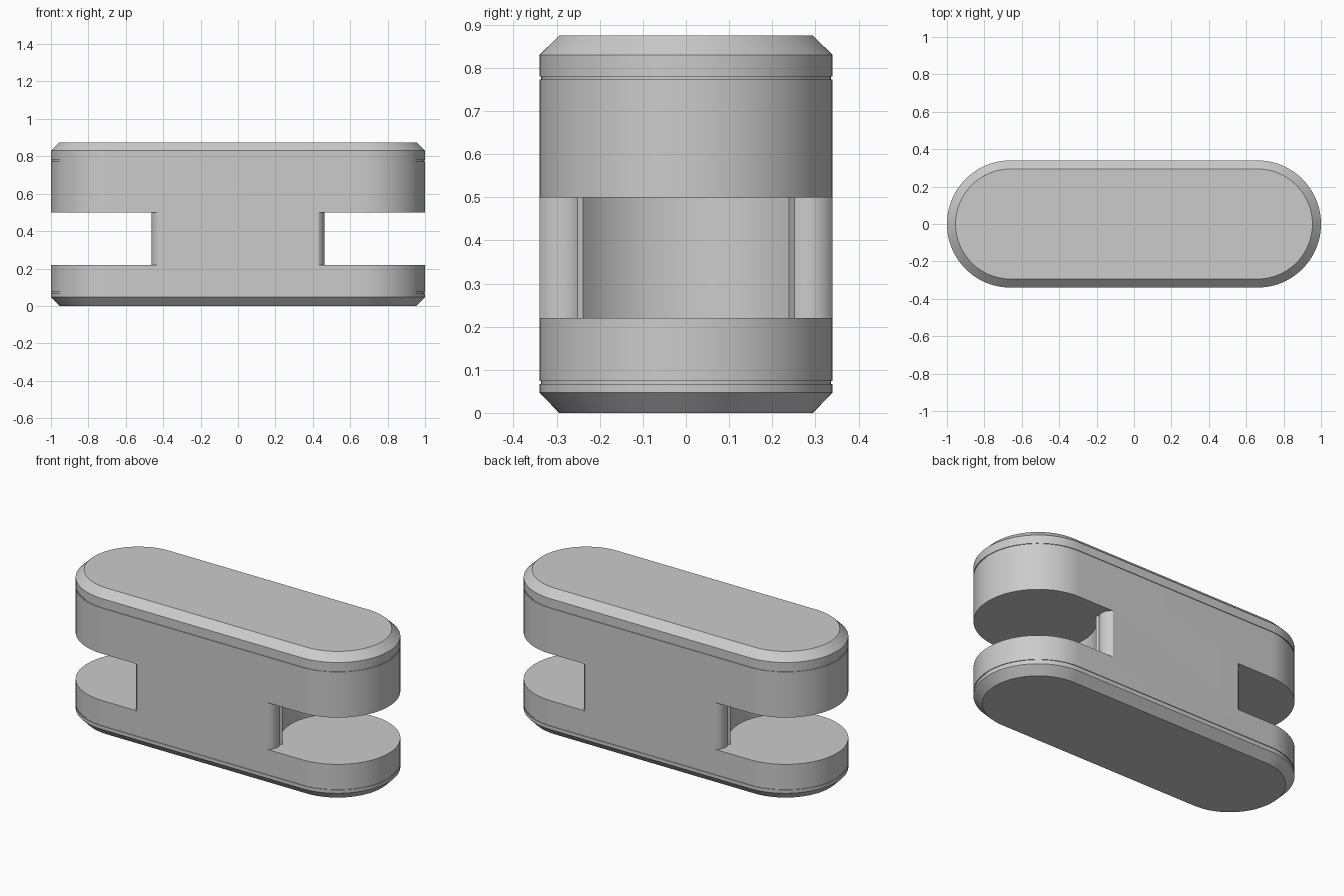
import bpy, bmesh, math

cube = bpy.data.objects.get("Cube")
if cube:
    bpy.data.objects.remove(cube, do_unlink=True)

HALF, R = 0.66, 0.34          # straight half length and end radius
NOTCH_LOW, NOTCH_HIGH = 0.22, 0.50

grey = bpy.data.materials.new("plain_grey")
grey.use_nodes = True
colour = (0.6, 0.6, 0.6, 1)
grey.diffuse_color = colour
grey.node_tree.nodes["Principled BSDF"].inputs["Base Color"].default_value = colour


def arc(cx, cy, r, start, end, n):
    angles = [math.radians(start + (end - start) * i / n) for i in range(n + 1)]
    return [(cx + r * math.cos(a), cy + r * math.sin(a)) for a in angles]


def stadium(inset):
    r = R - inset
    return arc(HALF, 0, r, -90, 90, 48) + arc(-HALF, 0, r, 90, 270, 48)


def loft(name, sections):
    """Join stacked (outline, z) sections into a capped solid."""
    bm = bmesh.new()
    rings = [[bm.verts.new((x, y, z)) for x, y in line] for line, z in sections]
    for low, high in zip(rings, rings[1:]):
        for i in range(len(low)):
            j = (i + 1) % len(low)
            bm.faces.new((low[i], low[j], high[j], high[i]))
    bm.faces.new(rings[0][::-1])
    bm.faces.new(rings[-1])
    bmesh.ops.recalc_face_normals(bm, faces=bm.faces)
    mesh = bpy.data.meshes.new(name)
    bm.to_mesh(mesh)
    bm.free()
    mesh.materials.append(grey)
    obj = bpy.data.objects.new(name, mesh)
    bpy.context.collection.objects.link(obj)
    return obj


# Block with chamfered rims and two thin grooves
G = 0.004
profile = [(0.046, 0), (0, 0.047), (0, 0.067), (G, 0.067), (G, 0.074), (0, 0.074),
           (0, 0.773), (G, 0.773), (G, 0.78), (0, 0.78), (0, 0.83), (0.046, 0.875)]
body = loft("link_body", [(stadium(inset), z) for inset, z in profile])


# Notch outline: hollow round middle between two rounded lips
def notch_outline(side):
    lip = arc(0.398, -0.285, 0.064, -59, 32, 14)
    hollow_angle = math.degrees(math.atan2(0.25, 0.208))
    hollow = arc(HALF, 0, 0.31, 180 + hollow_angle, 180 - hollow_angle, 32)
    upper_lip = [(x, -y) for x, y in reversed(lip)]
    line = [(1.2, -0.5), (lip[0][0], -0.5)] + lip + hollow + upper_lip
    line += [(lip[0][0], 0.5), (1.2, 0.5)]
    return [(side * x, y) for x, y in line]


# Cut a notch into each end
bpy.context.view_layer.objects.active = body
for side, word in ((1, "left"), (-1, "right")):
    line = notch_outline(side)
    cutter = loft(word + "_notch_cutter", [(line, NOTCH_LOW), (line, NOTCH_HIGH)])
    cutter.hide_render = True
    mod = body.modifiers.new(word + "_notch", "BOOLEAN")
    mod.operation = "DIFFERENCE"
    mod.solver = "EXACT"
    mod.object = cutter
    bpy.ops.object.modifier_apply(modifier=mod.name)
    bpy.data.objects.remove(cutter, do_unlink=True)

# Smooth the round walls, keep the edges crisp
bpy.ops.object.select_all(action="DESELECT")
body.select_set(True)
bpy.ops.object.shade_smooth_by_angle(angle=math.radians(30))
